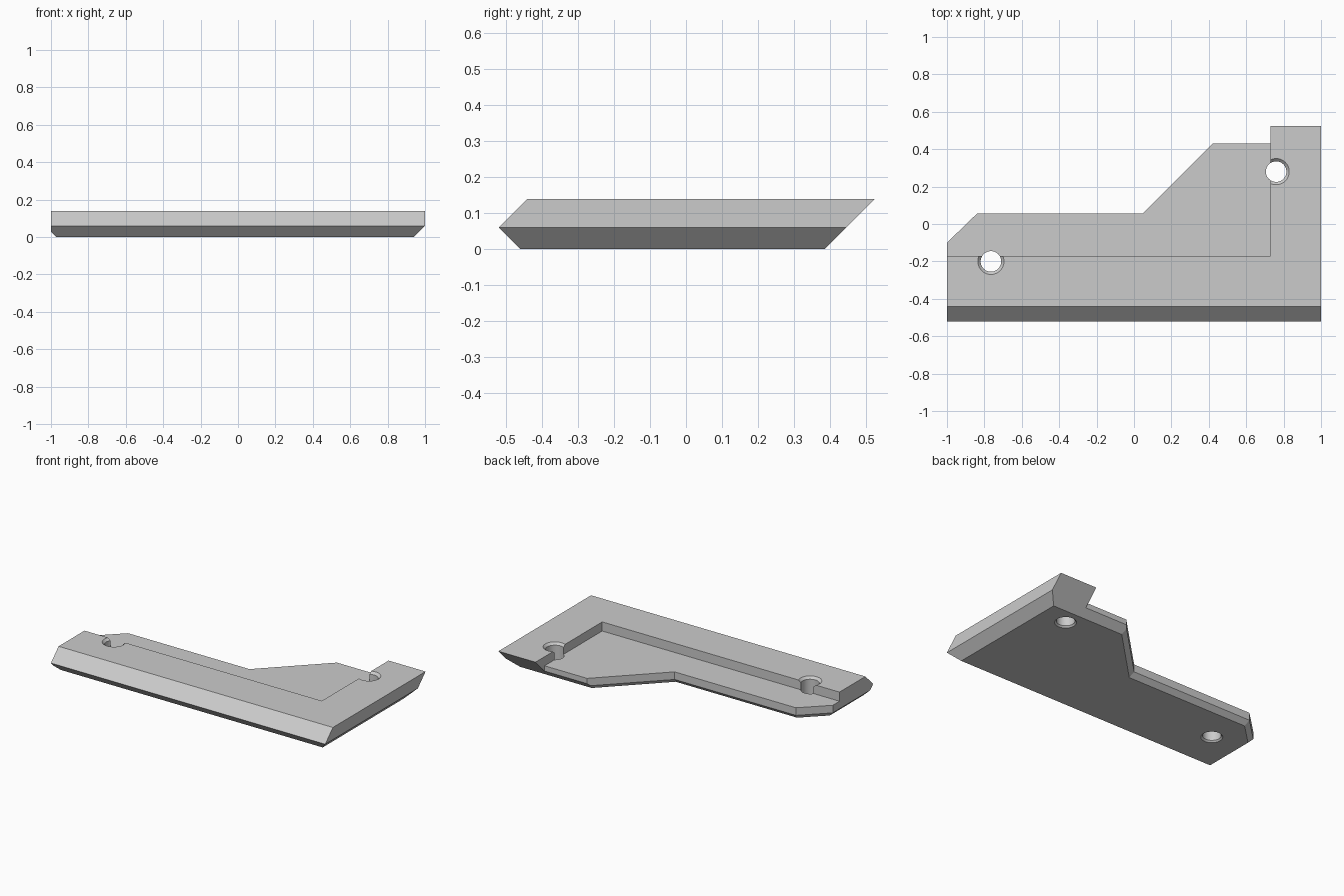
import bpy, bmesh, math
from mathutils import Vector

TOP, FLOOR = 0.14, 0.08

cube = bpy.data.objects.get("Cube")
if cube:
    bpy.data.objects.remove(cube, do_unlink=True)

grey = bpy.data.materials.new("plain grey")
grey.use_nodes = True
colour = (0.6, 0.6, 0.6, 1)
grey.diffuse_color = colour
grey.node_tree.nodes["Principled BSDF"].inputs["Base Color"].default_value = colour


def to_object(bm, name):
    bmesh.ops.recalc_face_normals(bm, faces=bm.faces[:])
    mesh = bpy.data.meshes.new(name)
    bm.to_mesh(mesh)
    bm.free()
    mesh.materials.append(grey)
    obj = bpy.data.objects.new(name, mesh)
    bpy.context.collection.objects.link(obj)
    return obj


def box_bmesh(low, high):
    bm = bmesh.new()
    bmesh.ops.create_cube(bm, size=1)
    for v in bm.verts:
        v.co = [a if c < 0 else b for c, a, b in zip(v.co, low, high)]
    return bm


def wall(nx, ny, x, y, chamfer):
    """Vertical side plane with a 45 degree chamfer at its foot."""
    out = Vector((nx, ny, 0)).normalized()
    return [(out, Vector((x, y, 0))),
            (out - Vector((0, 0, 1)), Vector((x, y, chamfer)))]


def convex_slab(name, planes):
    """Oversized slab trimmed by outward facing planes."""
    bm = box_bmesh((-2, -2, 0), (2, 2, TOP))
    for normal, point in planes:
        bmesh.ops.bisect_plane(bm, geom=bm.verts[:] + bm.edges[:] + bm.faces[:],
                               plane_co=point, plane_no=normal.normalized(),
                               clear_outer=True, dist=1e-6)
        rim = [e for e in bm.edges if e.is_boundary]
        if rim:
            bmesh.ops.edgeloop_fill(bm, edges=rim)
    return to_object(bm, name)


def combine(target, tool, operation):
    mod = target.modifiers.new("combine", 'BOOLEAN')
    mod.operation, mod.solver, mod.object = operation, 'EXACT', tool
    bpy.context.view_layer.objects.active = target
    bpy.ops.object.modifier_apply(modifier=mod.name)
    bpy.data.objects.remove(tool, do_unlink=True)


def hole_cutter(x, y, segments=48):
    """Straight bore flaring out at both mouths."""
    bm = bmesh.new()
    rings = []
    for r, z in ((0.075, -0.01), (0.055, 0.01), (0.055, 0.125), (0.08, 0.15)):
        angles = [math.tau * i / segments for i in range(segments)]
        rings.append([bm.verts.new((x + r * math.cos(a), y + r * math.sin(a), z))
                      for a in angles])
    for lower, upper in zip(rings, rings[1:]):
        for i in range(segments):
            j = (i + 1) % segments
            bm.faces.new((lower[i], lower[j], upper[j], upper[i]))
    bm.faces.new(rings[0])
    bm.faces.new(rings[-1])
    return to_object(bm, "hole_cutter")


# Bevelled front and right sides
front = [(Vector((0, -1, -1)), Vector((0, -0.52, 0.06))),
         (Vector((0, -1, 1)), Vector((0, -0.52, 0.06)))]
right = wall(1, 0, 1, 0, 0.06)

# Long front arm with a clipped left corner
plate = convex_slab("bracket_plate", front + right
                    + wall(-1, 0, -1, 0, 0.03)
                    + wall(0, 1, 0, 0.055, 0.03)
                    + wall(-0.155, 0.16, -0.84, 0.055, 0.03))

# Wide right arm with a diagonal flank and an overhanging back end
arm = convex_slab("right_arm", right
                  + wall(-1, 1, 0.42, 0.43, 0.03)
                  + [(Vector((0, 1, -1)), Vector((0, 0.385, 0))),
                     (Vector((0, -1, 0)), Vector((0, -0.3, 0)))])
combine(plate, arm, 'UNION')

# Lowered ledge behind the raised border, and its trimmed back edge
for low, high in (((-1.5, -0.17, FLOOR), (0.73, 1, 0.3)),
                  ((-0.2, 0.43, -0.1), (0.73, 1, 0.3))):
    combine(plate, to_object(box_bmesh(low, high), "cutter"), 'DIFFERENCE')

# Two through holes
for x, y in ((-0.765, -0.2), (0.76, 0.28)):
    combine(plate, hole_cutter(x, y), 'DIFFERENCE')

plate.select_set(True)
bpy.context.view_layer.objects.active = plate
bpy.ops.object.shade_smooth_by_angle(angle=math.radians(25))
